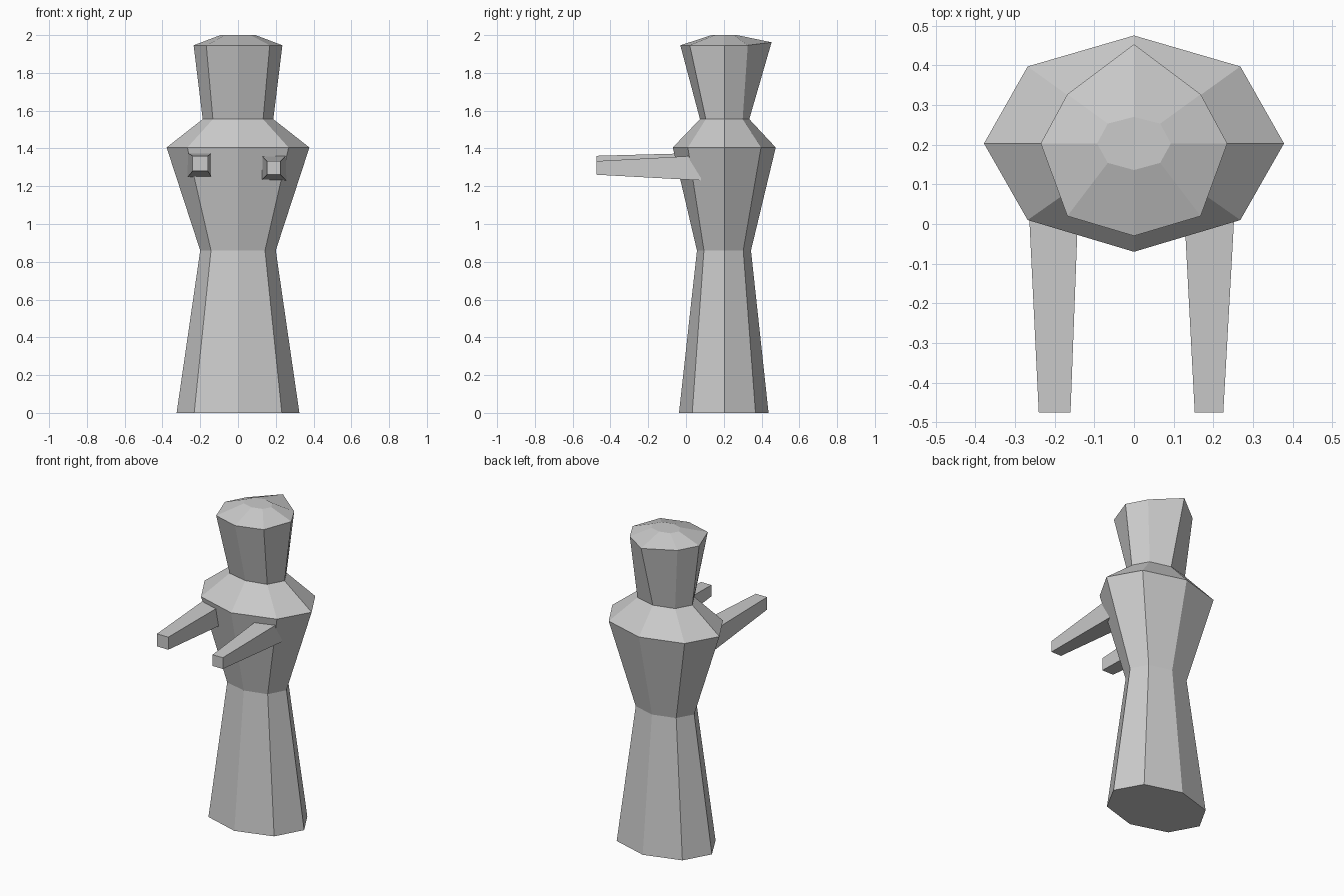
import bpy, bmesh

if "Cube" in bpy.data.objects:
    bpy.data.objects.remove(bpy.data.objects["Cube"])


def loft(name, rings):
    """Skin a closed, capped mesh through a stack of equal-sized rings."""
    bm = bmesh.new()
    loops = [[bm.verts.new(p) for p in ring] for ring in rings]
    n = len(loops[0])
    for a, b in zip(loops, loops[1:]):
        for i in range(n):
            j = (i + 1) % n
            bm.faces.new((a[i], a[j], b[j], b[i]))
    bm.faces.new(loops[0][::-1])
    bm.faces.new(loops[-1])
    bmesh.ops.recalc_face_normals(bm, faces=bm.faces[:])
    mesh = bpy.data.meshes.new(name)
    bm.to_mesh(mesh)
    bm.free()
    obj = bpy.data.objects.new(name, mesh)
    bpy.context.collection.objects.link(obj)
    return obj


def octagon(z, side, diag, front, front_diag, back_diag, back, back_z=None):
    """Eight-sided ring around y = 0.2, mirrored left to right."""
    right = [(diag, front_diag, z), (side, 0.203, z), (diag, back_diag, z)]
    left = [(-x, y, h) for x, y, h in reversed(right)]
    return [(0, front, z)] + right + [(0, back, back_z or z)] + left


def square(y, x, z, half):
    return [(x + sx * half, y, z + sz * half)
            for sx, sz in ((-1, -1), (1, -1), (1, 1), (-1, 1))]


# Shared rings where the parts meet
waist = octagon(0.86, 0.20, 0.143, 0.058, 0.095, 0.303, 0.344)
neck = octagon(1.555, 0.187, 0.133, 0.074, 0.105, 0.30, 0.335)

# Body: flared skirt, torso and shoulders, head with its domed top
loft("body", [
    octagon(0.0, 0.325, 0.232, -0.037, 0.033, 0.368, 0.437),
    waist,
    octagon(1.405, 0.378, 0.268, -0.07, 0.01, 0.397, 0.475),
    neck,
    octagon(1.946, 0.235, 0.168, -0.03, 0.02, 0.327, 0.453, 1.962),
    octagon(2.0, 0.093, 0.066, 0.136, 0.154, 0.253, 0.27),
])

# Arms: tapered square bars reaching forward, slightly uneven
arms = {"left_arm": ((-0.20, 1.321, 0.04), (-0.203, 1.312, 0.064)),
        "right_arm": ((0.189, 1.297, 0.036), (0.19, 1.297, 0.066))}
for name, (tip, root) in arms.items():
    loft(name, [square(-0.475, *tip), square(0.08, *root)])
